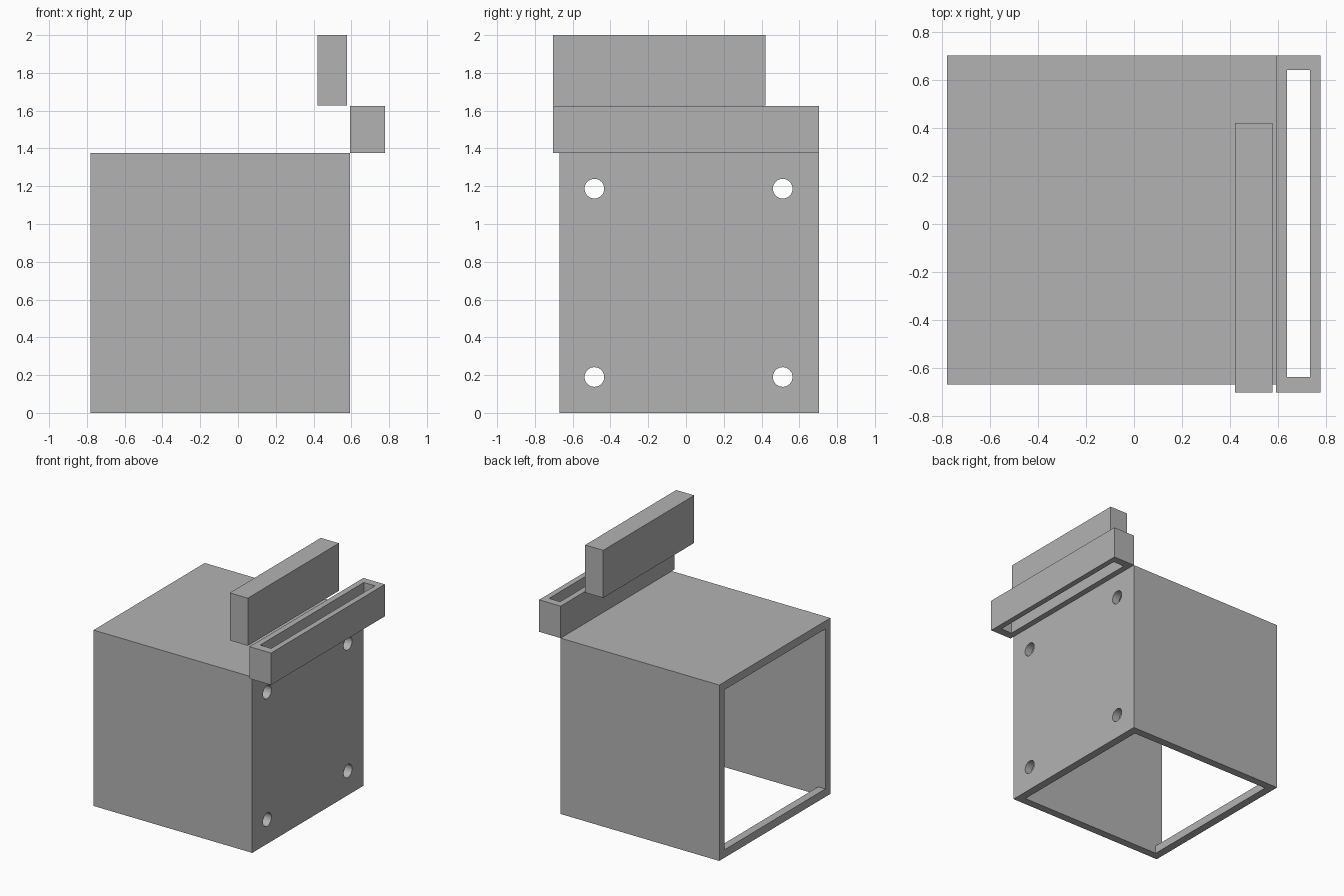
import bpy

default = bpy.data.objects.get("Cube")
if default:
    bpy.data.objects.remove(default, do_unlink=True)

WALL = 0.0625

grey = bpy.data.materials.new("plain grey")
grey.use_nodes = True
colour = (0.45, 0.45, 0.45, 1)
grey.diffuse_color = colour
grey.node_tree.nodes["Principled BSDF"].inputs["Base Color"].default_value = colour


def block(name, x, y, z):
    """Box spanning the given (low, high) ranges."""
    centre = [(a + b) / 2 for a, b in (x, y, z)]
    bpy.ops.mesh.primitive_cube_add(size=1, location=centre)
    obj = bpy.context.object
    obj.name = name
    obj.scale = [b - a for a, b in (x, y, z)]
    bpy.ops.object.transform_apply(location=True, rotation=False, scale=True)
    obj.data.materials.append(grey)
    return obj


def cut(target, cutter):
    """Subtract the cutter from the target, then discard the cutter."""
    cutter.hide_render = True
    mod = target.modifiers.new("cut", "BOOLEAN")
    mod.operation = "DIFFERENCE"
    mod.solver = "EXACT"
    mod.object = cutter
    bpy.context.view_layer.objects.active = target
    bpy.ops.object.modifier_apply(modifier=mod.name)
    bpy.data.objects.remove(cutter, do_unlink=True)


# Housing: hollow box
x0, x1 = -0.78, 0.592
y0, y1 = -0.67, 0.703
top = 1.375
housing = block("housing", (x0, x1), (y0, y1), (0, top))
inner_x = (x0 + WALL, x1 - WALL)
inner_y = (y0 + WALL, y1 - WALL)
# Cavity open at the bottom
cut(housing, block("cavity_cutter", inner_x, inner_y, (-0.1, top - WALL)))
# Window through the -x wall, leaving a rim all round
cut(housing, block("window_cutter", (x0 - 0.1, x0 + 2 * WALL), inner_y, (WALL, top - WALL)))

# Four screw holes through the +x wall
for y in (-0.485, 0.512):
    for z in (0.19, 1.187):
        bpy.ops.mesh.primitive_cylinder_add(
            vertices=32, radius=0.052, depth=0.3,
            location=(x1, y, z), rotation=(0, 1.5708, 0))
        hole = bpy.context.object
        hole.data.materials.append(grey)
        cut(housing, hole)

# Slotted rail on the upper edge
rail = block("slotted_rail", (x1, 0.778), (-0.703, 0.703), (top, 1.625))
cut(rail, block("slot_cutter", (0.638, 0.734), (-0.638, 0.643), (1.2, 1.8)))

# Sliding bar above the housing
block("sliding_bar", (0.421, 0.577), (-0.703, 0.422), (1.628, 2))

# Smooth hole walls, crisp edges elsewhere
bpy.ops.object.select_all(action="DESELECT")
housing.select_set(True)
bpy.context.view_layer.objects.active = housing
bpy.ops.object.shade_smooth_by_angle()
